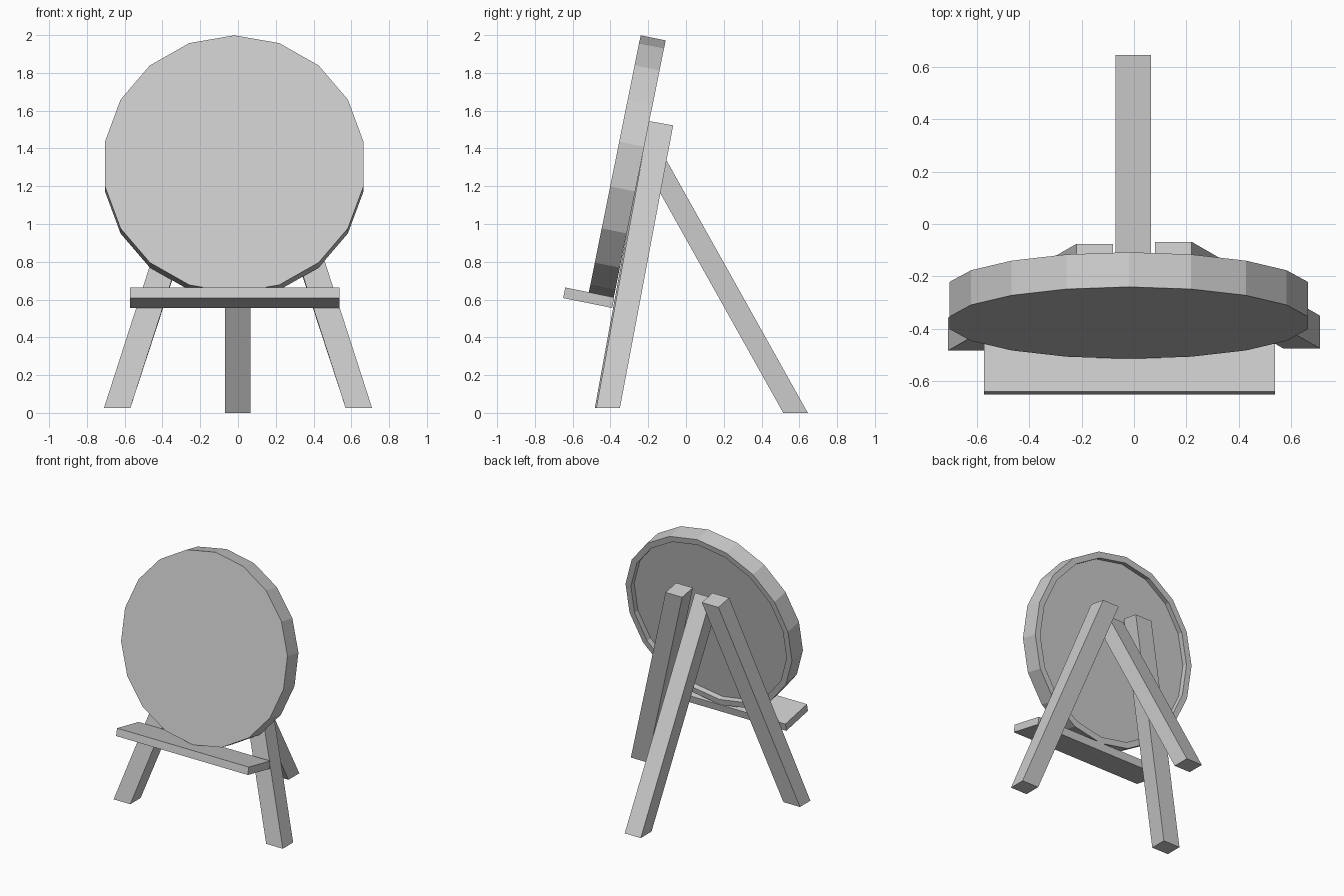
import bpy, bmesh, math
from mathutils import Matrix

if "Cube" in bpy.data.objects:
    bpy.data.objects.remove(bpy.data.objects["Cube"])

# Leaning frame of the board: local y = depth towards the back, local z = up the board
TILT = Matrix.Translation((-0.02, -0.3775, 1.3175)) @ Matrix.Rotation(math.radians(-11.4), 4, 'X')


def finish(name, bm, matrix=None):
    bmesh.ops.recalc_face_normals(bm, faces=bm.faces)
    mesh = bpy.data.meshes.new(name)
    bm.to_mesh(mesh)
    bm.free()
    obj = bpy.data.objects.new(name, mesh)
    if matrix:
        obj.matrix_world = matrix
    bpy.context.collection.objects.link(obj)
    return obj


def loft(name, loops, matrix=None):
    """Skin equal-length point loops and cap both ends."""
    bm = bmesh.new()
    rings = [[bm.verts.new(p) for p in loop] for loop in loops]
    n = len(rings[0])
    for a, b in zip(rings, rings[1:]):
        for i in range(n):
            j = (i + 1) % n
            bm.faces.new((a[i], a[j], b[j], b[i]))
    bm.faces.new(rings[0])
    bm.faces.new(rings[-1])
    return finish(name, bm, matrix)


def circle(r, y, n=18):
    return [(r * math.sin(2 * math.pi * i / n), y, r * math.cos(2 * math.pi * i / n)) for i in range(n)]


# Round board with a raised rim around its recessed back
loft("round_board", [circle(0.695, 0), circle(0.695, 0.135),
                     circle(0.65, 0.135), circle(0.65, 0.095)], TILT)

# Ledge holding the board
bm = bmesh.new()
bmesh.ops.create_cube(bm, size=1)
bmesh.ops.scale(bm, vec=(1.11, 0.265, 0.057), verts=bm.verts)
bmesh.ops.translate(bm, vec=(0.003, 0.005, -0.721), verts=bm.verts)
finish("ledge", bm, TILT)

# Splayed front legs, cut level at the foot and square at the top
for side, name, dy in ((-1, "front_leg_left", -0.008), (1, "front_leg_right", 0)):
    foot = [(side * x, y + dy, 0.025) for x, y in ((0.57, -0.475), (0.71, -0.475), (0.71, -0.35), (0.57, -0.35))]
    top = [(side * x, y + dy, z) for x, y, z in ((0.08, -0.197, 1.545), (0.22, -0.197, 1.545),
                                                (0.22, -0.068, 1.522), (0.08, -0.068, 1.522))]
    loft(name, [foot, top])

# Rear prop leg, running up between the front legs to the board
side_profile = ((0.515, 0), (0.645, 0), (-0.2, 1.51), (-0.235, 1.34))
loft("rear_leg", [[(x, y, z) for y, z in side_profile] for x in (-0.07, 0.065)])
